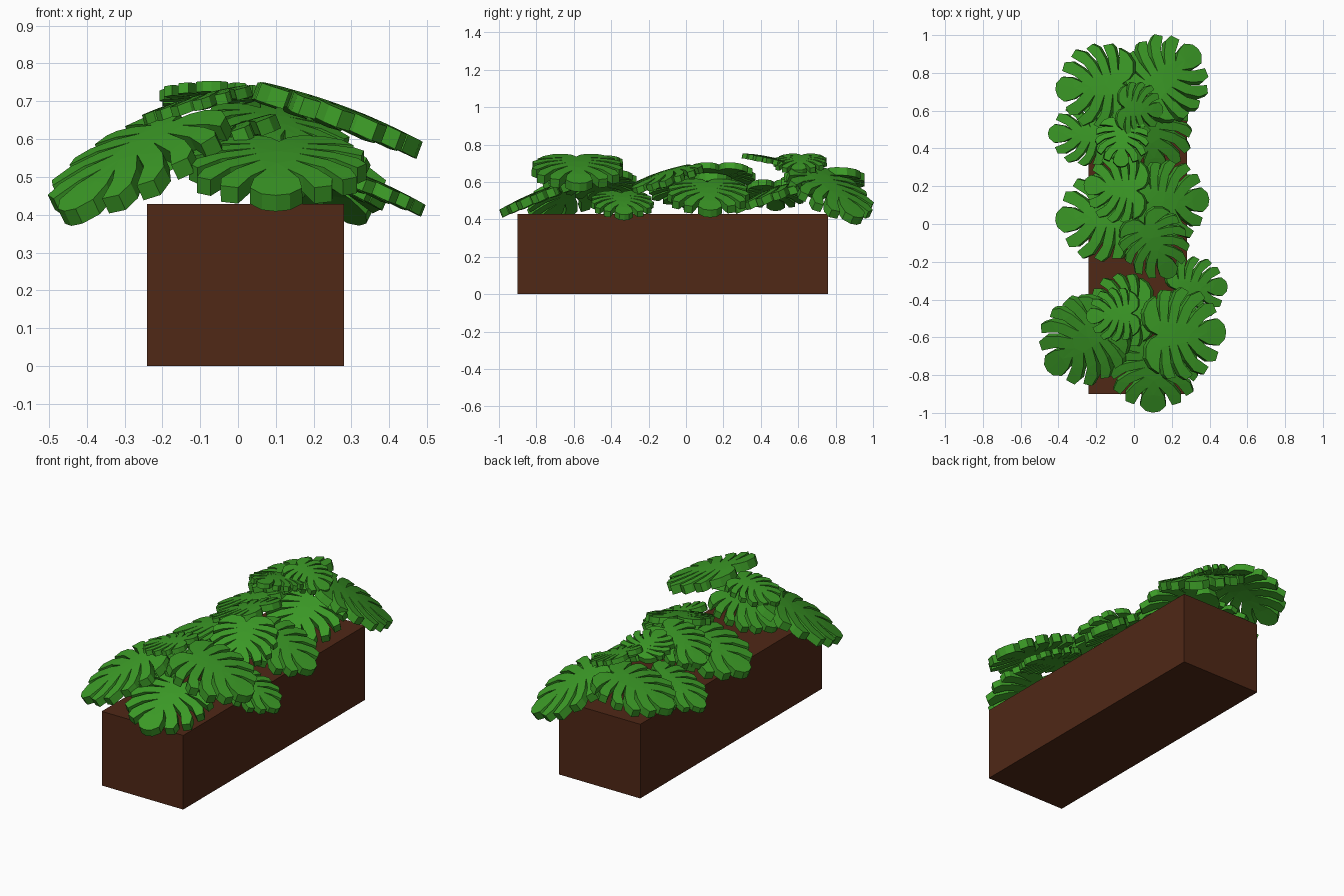
import bpy, bmesh
from mathutils import Vector, Matrix

if "Cube" in bpy.data.objects:
    bpy.data.objects.remove(bpy.data.objects["Cube"])


def material(name, color):
    m = bpy.data.materials.new(name)
    m.diffuse_color = (*color, 1)
    m.use_nodes = True
    m.node_tree.nodes["Principled BSDF"].inputs["Base Color"].default_value = m.diffuse_color
    return m


GREEN = material("leaf_green", (0.045, 0.33, 0.02))
BROWN = material("planter_brown", (0.08, 0.021, 0.008))

# Planter box
bpy.ops.mesh.primitive_cube_add(size=1, location=(0.02, -0.07, 0.214))
box = bpy.context.object
box.name = "planter_box"
box.scale = (0.52, 1.66, 0.428)
box.data.materials.append(BROWN)

# Half outline of a split leaf, tip to base: fingers separated by curved slots
HALF = [(0, 1), (.08, .98), (.15, .90), (.13, .77), (.06, .64), (.15, .74),
        (.22, .89), (.32, .85), (.32, .75), (.23, .62), (.10, .50), (.27, .60),
        (.38, .76), (.46, .70), (.42, .58), (.29, .47), (.11, .38), (.33, .45),
        (.46, .56), (.51, .48), (.46, .40), (.32, .33), (.12, .28), (.33, .30),
        (.48, .35), (.49, .25), (.44, .21), (.32, .19), (.14, .19), (.32, .16),
        (.43, .16), (.36, .06), (.25, 0), (.12, .01), (.05, .06),
        (0, .15), (0, .35), (0, .55), (0, .75)]


def leaf(name, tip, back, width):
    """Thick arched leaf running from its back lobes to its tip."""
    tip, back = Vector(tip), Vector(back)
    length = (tip - back).length
    y_axis = (tip - back).normalized()
    x_axis = y_axis.cross(Vector((0, 0, 1))).normalized()
    z_axis = x_axis.cross(y_axis)
    thick = 0.1 * width
    bm = bmesh.new()
    for side in (1, -1):
        pts = HALF if side == 1 else HALF[::-1]
        bm.faces.new([bm.verts.new((side * x * width, y * length, 0)) for x, y in pts])
    bmesh.ops.remove_doubles(bm, verts=bm.verts, dist=1e-5)
    bmesh.ops.recalc_face_normals(bm, faces=bm.faces)
    bmesh.ops.triangulate(bm, faces=bm.faces[:])
    # Thicken, then arch along the midrib and droop the sides
    ext = bmesh.ops.extrude_face_region(bm, geom=bm.faces[:], use_keep_orig=True)
    top = [g for g in ext["geom"] if isinstance(g, bmesh.types.BMVert)]
    bmesh.ops.translate(bm, verts=top, vec=(0, 0, thick))
    for v in bm.verts:
        u, t = v.co.x / width, v.co.y / length
        v.co.z += length * (0.035 * (1 - (2 * t - 1) ** 2) - 0.13 * u * u) - thick / 2
    bmesh.ops.recalc_face_normals(bm, faces=bm.faces)
    mesh = bpy.data.meshes.new(name)
    bm.to_mesh(mesh)
    bm.free()
    mesh.materials.append(GREEN)
    ob = bpy.data.objects.new(name, mesh)
    rot = Matrix((x_axis, y_axis, z_axis)).transposed().to_4x4()
    ob.matrix_world = Matrix.Translation(back) @ rot
    bpy.context.collection.objects.link(ob)


# Leaves: tip, back, width
LEAVES = [
    ("back_left_leaf", (-.41, .71, .53), (.01, .75, .66), .44),
    ("back_right_leaf", (.33, .92, .39), (.03, .65, .66), .46),
    ("lower_back_left_leaf", (-.45, .48, .46), (-.08, .47, .60), .33),
    ("upper_back_leaf", (.15, .60, .65), (-.09, .62, .74), .28),
    ("upper_back_small_leaf", (-.07, .30, .74), (-.06, .56, .69), .28),
    ("inner_back_right_leaf", (.12, .26, .45), (.06, .66, .60), .43),
    ("middle_left_leaf", (-.41, .02, .48), (.03, .05, .63), .46),
    ("upper_middle_left_leaf", (-.26, .21, .56), (.07, .17, .69), .36),
    ("middle_right_leaf", (.39, .13, .43), (.01, .11, .60), .43),
    ("centre_leaf", (.20, -.28, .55), (.03, .05, .68), .35),
    ("small_right_leaf", (.49, -.33, .41), (.17, -.35, .54), .33),
    ("front_right_leaf", (.48, -.57, .57), (.05, -.59, .73), .48),
    ("front_leaf", (.10, -.99, .43), (.11, -.60, .59), .46),
    ("front_left_leaf", (-.45, -.77, .39), (-.11, -.49, .66), .46),
    ("upper_front_left_leaf", (-.25, -.49, .65), (.03, -.47, .73), .28),
    ("inner_front_left_leaf", (-.25, -.47, .51), (.10, -.45, .65), .39),
]
for args in LEAVES:
    leaf(*args)
